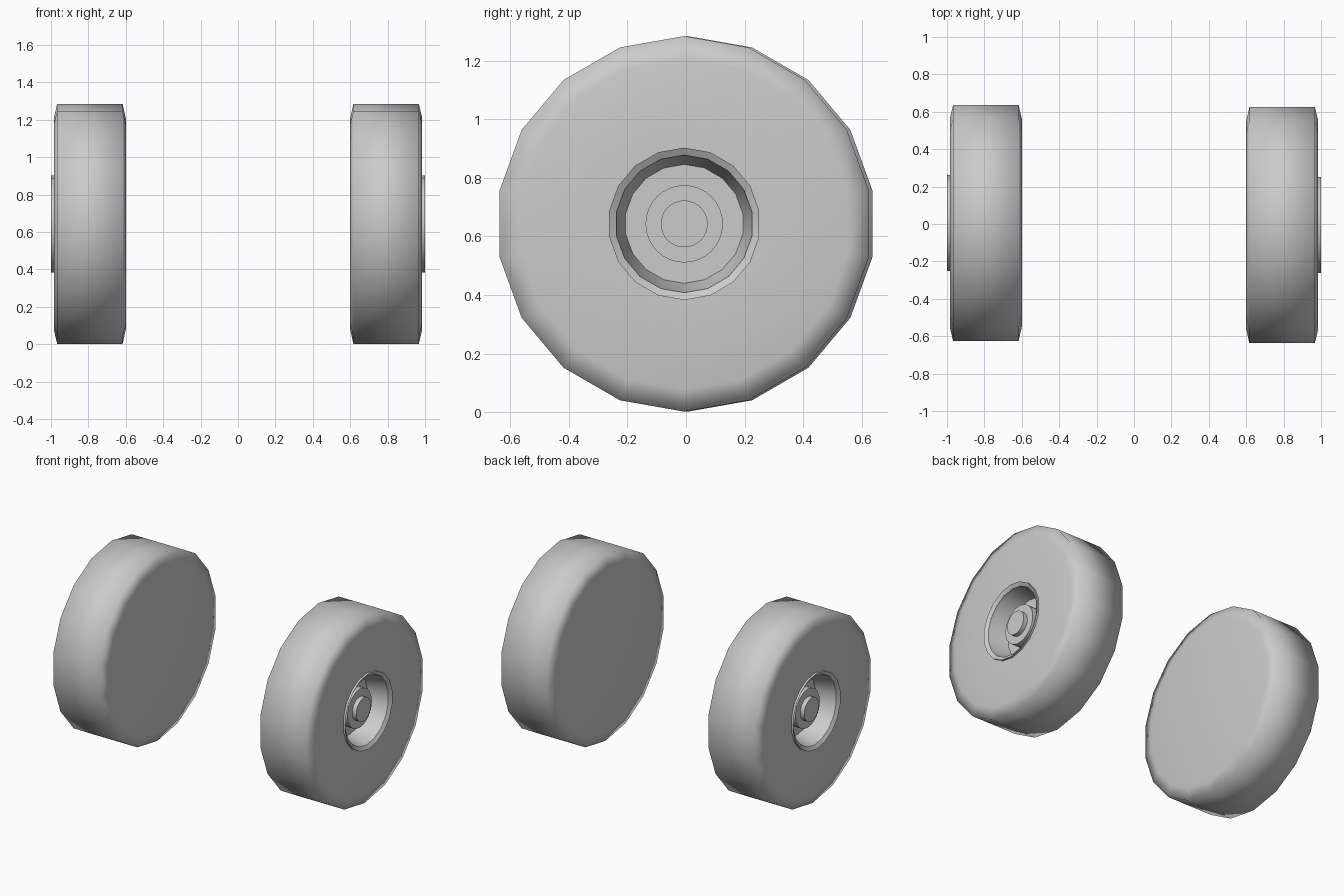
import bpy, bmesh, math

if "Cube" in bpy.data.objects:
    bpy.data.objects.remove(bpy.data.objects["Cube"])

CZ = 0.643


def lathe(name, profile, sides, side, y, angle):
    """Revolve (x, radius) points about the wheel axle; side mirrors across x."""
    bm = bmesh.new()
    rings = []
    for x, r in profile:
        if r == 0:
            rings.append([bm.verts.new((side * x, y, CZ))])
        else:
            rings.append([bm.verts.new((side * x,
                                        y + r * math.sin(2 * math.pi * i / sides),
                                        CZ + r * math.cos(2 * math.pi * i / sides)))
                          for i in range(sides)])
    for a, b in zip(rings, rings[1:]):
        for i in range(sides):
            j = (i + 1) % sides
            loop = [a[i % len(a)], a[j % len(a)], b[j % len(b)], b[i % len(b)]]
            bm.faces.new(list(dict.fromkeys(loop)))
    bmesh.ops.recalc_face_normals(bm, faces=bm.faces)
    me = bpy.data.meshes.new(name)
    bm.to_mesh(me)
    bm.free()
    ob = bpy.data.objects.new(name, me)
    bpy.context.collection.objects.link(ob)
    bpy.ops.object.select_all(action='DESELECT')
    ob.select_set(True)
    bpy.context.view_layer.objects.active = ob
    bpy.ops.object.shade_smooth_by_angle(angle=math.radians(angle))
    return ob


# closed inner face, chamfered tread, flat outer sidewall
TIRE = [(0.60, 0), (0.60, 0.565), (0.617, 0.641), (0.967, 0.641),
        (0.985, 0.565), (0.985, 0.26)]
# raised lip, funnel and recessed floor
RIM = [(0.985, 0.26), (1.0, 0.26), (0.985, 0.235), (0.965, 0.232),
       (0.85, 0.203), (0.85, 0)]
# stepped hub and axle cap
HUB = [(0.85, 0.132), (0.93, 0.132), (0.93, 0)]
CAP = [(0.93, 0.08), (0.96, 0.08), (0.96, 0)]

for label, side, y in (("right", 1, -0.006), ("left", -1, 0.006)):
    lathe(label + "_tire", TIRE, 18, side, y, 80)
    lathe(label + "_rim", RIM, 18, side, y, 30)
    lathe(label + "_hub", HUB, 32, side, y, 30)
    lathe(label + "_axle_cap", CAP, 32, side, y, 30)
